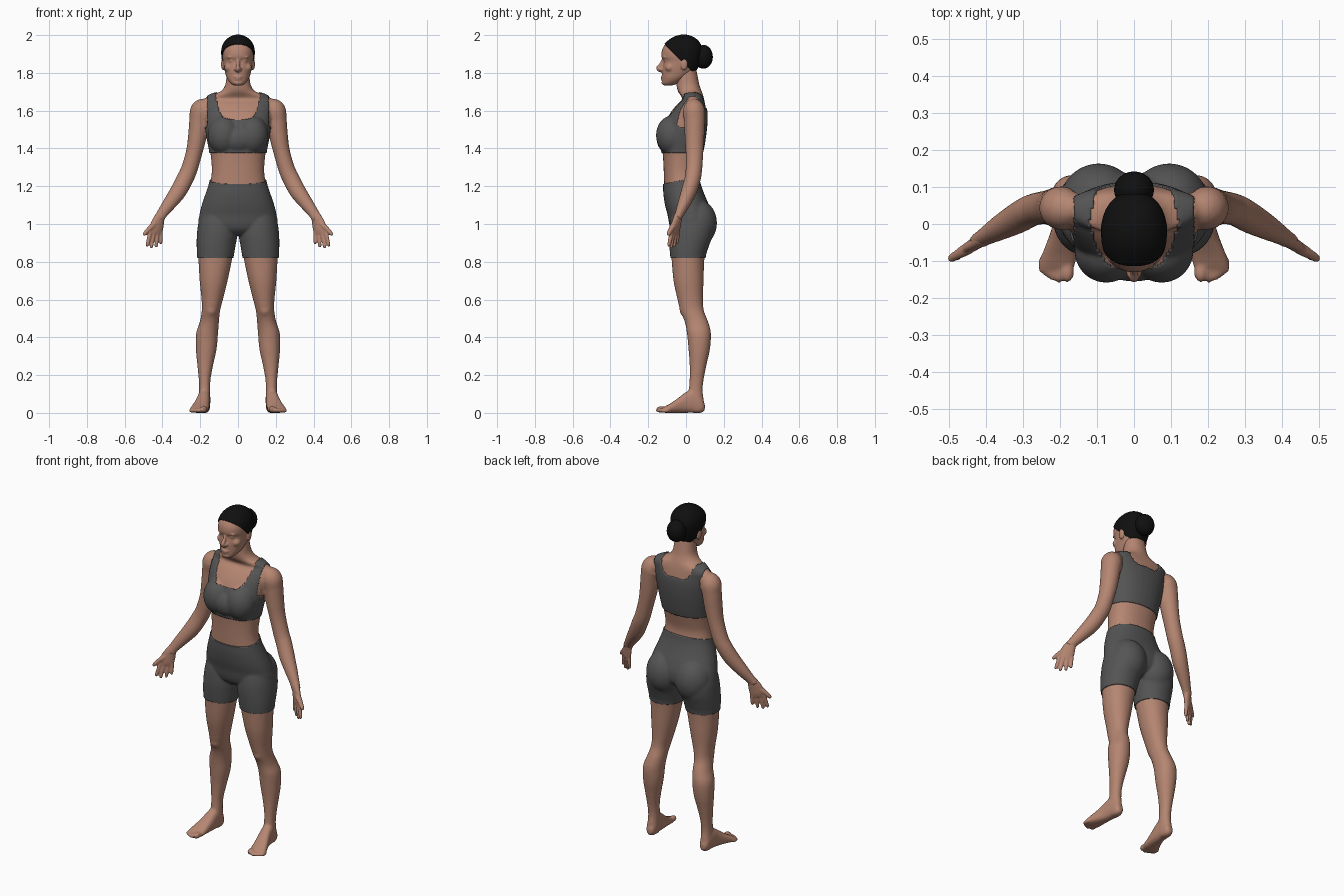
import bpy, bmesh, math
from mathutils import Vector, Matrix

if "Cube" in bpy.data.objects:
    bpy.data.objects.remove(bpy.data.objects["Cube"])


def material(name, rgb):
    m = bpy.data.materials.new(name)
    m.diffuse_color = (*rgb, 1)
    m.use_nodes = True
    m.node_tree.nodes["Principled BSDF"].inputs["Base Color"].default_value = m.diffuse_color
    return m


SKIN = material("skin", (0.46, 0.235, 0.165))
CLOTH = material("dark grey cloth", (0.09, 0.09, 0.09))
HAIR = material("black hair", (0.005, 0.005, 0.005))


# ---------- helpers ----------
def spline(rows, n=6):
    out = []
    for i in range(len(rows) - 1):
        four = (rows[max(i - 1, 0)], rows[i], rows[i + 1], rows[min(i + 2, len(rows) - 1)])
        for k in range(n):
            t = k / n
            out.append([.5 * (2*b + (c - a)*t + (2*a - 5*b + 4*c - d)*t*t + (3*b - a - 3*c + d)*t**3)
                        for a, b, c, d in zip(*four)])
    out.append(list(rows[-1]))
    return out


def skin_rings(bm, rings):
    vs = [[bm.verts.new(p) for p in r] for r in rings]
    n = len(vs[0])
    for a, b in zip(vs, vs[1:]):
        for i in range(n):
            bm.faces.new((a[i], a[(i + 1) % n], b[(i + 1) % n], b[i]))
    bm.faces.new(vs[0][::-1])
    bm.faces.new(vs[-1])


def power(v, e):
    return math.copysign(abs(v) ** (2 / e), v)


def stack(bm, rows, e=2.2, along_y=False, n=32):
    """Loft of boxes-with-round-corners: (height, x0, x1, y0, y1)."""
    rings = []
    for h, x0, x1, y0, y1 in spline(rows):
        ring = []
        for i in range(n):
            t = 2 * math.pi * i / n
            a = (x0 + x1) / 2 + (x1 - x0) / 2 * power(math.cos(t), e)
            b = (y0 + y1) / 2 + (y1 - y0) / 2 * power(math.sin(t), e)
            ring.append((a, h, b) if along_y else (a, b, h))
        rings.append(ring)
    skin_rings(bm, rings)


def tube(bm, rows, side, n=20):
    """Limb along a path: (x, y, z, radius along side, other radius)."""
    rows = spline(rows)
    pts = [Vector(r[:3]) for r in rows]
    rings = []
    for i, r in enumerate(rows):
        t = (pts[min(i + 1, len(pts) - 1)] - pts[max(i - 1, 0)]).normalized()
        a = Vector(side)
        a = (a - t * a.dot(t)).normalized()
        b = t.cross(a)
        rings.append([pts[i] + a * r[3] * math.cos(2*math.pi*k/n) + b * r[4] * math.sin(2*math.pi*k/n)
                      for k in range(n)])
    skin_rings(bm, rings)


def ball(bm, c, r):
    bmesh.ops.create_uvsphere(bm, u_segments=28, v_segments=18, radius=1,
                              matrix=Matrix.Translation(c) @ Matrix.Diagonal((*r, 1)))


def add_object(name, mesh, mat):
    mesh.name = name
    mesh.materials.clear()
    mesh.materials.append(mat)
    mesh.polygons.foreach_set("use_smooth", [True] * len(mesh.polygons))
    ob = bpy.data.objects.new(name, mesh)
    bpy.context.collection.objects.link(ob)
    return ob


def fuse(bm, voxel, smooth):
    """Mirror the right half, blend all pieces into one skin, return the mesh."""
    bmesh.ops.recalc_face_normals(bm, faces=bm.faces)
    me = bpy.data.meshes.new("pieces")
    bm.to_mesh(me)
    bm.free()
    ob = bpy.data.objects.new("pieces", me)
    bpy.context.collection.objects.link(ob)
    ob.modifiers.new("mirror", 'MIRROR').use_mirror_merge = False
    rm = ob.modifiers.new("blend", 'REMESH')
    rm.mode, rm.voxel_size, rm.use_smooth_shade = 'VOXEL', voxel, True
    sm = ob.modifiers.new("soften", 'SMOOTH')
    sm.factor, sm.iterations = 0.5, smooth
    bpy.context.view_layer.update()
    dg = bpy.context.evaluated_depsgraph_get()
    out = bpy.data.meshes.new_from_object(ob.evaluated_get(dg))
    bpy.data.objects.remove(ob)
    return out


def layer(name, source, mat, planes, offset, keep=None):
    """Cut a garment out of a skin mesh and lift it off the surface."""
    bm = bmesh.new()
    bm.from_mesh(source)
    for co, no in planes:
        bmesh.ops.bisect_plane(bm, geom=bm.verts[:] + bm.edges[:] + bm.faces[:], dist=1e-5,
                               plane_co=co, plane_no=Vector(no).normalized(), clear_inner=True)
    if keep:
        bad = [f for f in bm.faces if not keep(f.calc_center_median())]
        bmesh.ops.delete(bm, geom=bad, context='FACES')
    bm.normal_update()
    for v, move in [(v, v.normal * offset) for v in bm.verts]:
        v.co += move
    me = bpy.data.meshes.new(name)
    bm.to_mesh(me)
    bm.free()
    so = add_object(name, me, mat).modifiers.new("hem", 'SOLIDIFY')
    so.thickness, so.offset, so.use_rim_only = 0.01, -1, True


# ---------- trunk and legs ----------
def trunk():
    bm = bmesh.new()
    torso = [(.945, .06, -.04, .07), (.97, .14, -.07, .11), (1.0, .2, -.083, .13), (1.05, .198, -.092, .13),
             (1.1, .186, -.105, .115), (1.16, .166, -.114, .09), (1.22, .147, -.116, .07),
             (1.28, .139, -.118, .063), (1.34, .142, -.121, .075), (1.4, .15, -.126, .09),
             (1.46, .162, -.13, .1), (1.52, .17, -.115, .107), (1.58, .176, -.088, .109),
             (1.63, .182, -.05, .102), (1.66, .18, -.02, .096), (1.683, .145, -.03, .09),
             (1.7, .095, -.042, .084), (1.73, .07, -.05, .073), (1.77, .062, -.05, .064), (1.82, .058, -.045, .055)]
    stack(bm, [(z, -w, w, f, b) for z, w, f, b in torso])
    # bust and seat
    ball(bm, (.075, -.073, 1.47), (.08, .08, .098))
    ball(bm, (0, -.08, 1.45), (.1, .07, .075))
    ball(bm, (.095, .058, 1.005), (.1, .1, .12))
    # leg
    stack(bm, [(1.05, .02, .19, -.07, .12), (1.0, .012, .205, -.08, .14), (.94, .01, .212, -.084, .135),
               (.88, .02, .213, -.082, .114), (.82, .03, .21, -.077, .098), (.7, .055, .203, -.066, .093),
               (.6, .08, .193, -.045, .09), (.54, .095, .192, -.03, .095), (.48, .101, .203, -.006, .118),
               (.42, .106, .222, .005, .132), (.34, .113, .223, .013, .127), (.26, .13, .216, .019, .11),
               (.18, .145, .208, .019, .094), (.12, .147, .206, .014, .088), (.07, .146, .208, .005, .094),
               (.03, .148, .208, .005, .098), (.003, .155, .2, .02, .09)], e=2.1)
    ball(bm, (.143, .002, .55), (.036, .037, .045))
    return bm


core = fuse(trunk(), .0075, 5)

# ---------- body: trunk, legs, feet, arms ----------
bm = trunk()
stack(bm, [(.1, .162, .192, .015, .045), (.08, .15, .205, 0, .085), (.04, .147, .212, 0, .125),
           (0, .148, .219, 0, .11), (-.04, .151, .232, 0, .08), (-.08, .155, .248, 0, .052),
           (-.108, .158, .255, 0, .036), (-.122, .168, .25, .004, .028)], e=2.5, along_y=True)
for x, y, r in ((.18, -.131, .018), (.203, -.135, .012), (.22, -.128, .0115), (.235, -.12, .011), (.248, -.11, .011)):
    ball(bm, (x, y, r + .001), (r, .027, r))
# arm
tube(bm, [(.15, .04, 1.625, .04, .04), (.19, .042, 1.603, .058, .06), (.204, .045, 1.55, .056, .054),
          (.216, .045, 1.46, .052, .049), (.232, .045, 1.38, .047, .044), (.258, .042, 1.29, .044, .044),
          (.283, .034, 1.235, .043, .045), (.318, .014, 1.17, .041, .044), (.365, -.012, 1.105, .033, .036),
          (.402, -.034, 1.055, .024, .029), (.42, -.046, 1.025, .021, .029)], (0, 1, 0))
add_object("body", fuse(bm, .0075, 4), SKIN)

# ---------- hands: palm, fingers, thumb ----------
bm = bmesh.new()
ACROSS = Vector((.85, -.5, 0)).normalized()
DOWN = Vector((.12, -.15, -.98)).normalized()
tube(bm, [(.4, -.033, 1.06, .024, .02), (.412, -.041, 1.04, .028, .02), (.425, -.05, 1.005, .038, .018),
          (.434, -.057, .97, .041, .016), (.437, -.06, .948, .036, .012)], ACROSS)
knuckle = Vector((.436, -.059, .96))
for off, length in ((-.032, .066), (-.011, .085), (.011, .092), (.032, .083)):
    a = knuckle + ACROSS * off
    d = (DOWN + ACROSS * off * 4).normalized()
    tube(bm, [(*(a + d * length * t), r, r) for t, r in
              ((0, .011), (.4, .0108), (.8, .0095), (.94, .008), (1, .004))], ACROSS, 12)
tube(bm, [(.425, -.052, 1.015, .014, .014), (.452, -.068, .99, .017, .015), (.478, -.083, .966, .013, .012),
          (.494, -.093, .947, .011, .01), (.499, -.096, .94, .005, .005)], (0, 1, 0), 14)
add_object("hands", fuse(bm, .0045, 4), SKIN)


# ---------- head ----------
def skull():
    bm = bmesh.new()
    rows = [(1.733, .022, -.115, -.075), (1.745, .04, -.124, -.04), (1.77, .058, -.125, 0), (1.8, .068, -.126, .04),
            (1.83, .075, -.125, .06), (1.863, .08, -.12, .073), (1.885, .083, -.13, .08), (1.92, .084, -.127, .082),
            (1.95, .076, -.111, .074), (1.975, .057, -.083, .054), (1.99, .034, -.055, .028), (1.998, .01, -.025, .002)]
    stack(bm, [(z, -w, w, f, b) for z, w, f, b in rows])
    return bm


bm = skull()
# nose
tube(bm, [(0, -.117, 1.878, .009, .009), (0, -.13, 1.848, .01, .01), (0, -.146, 1.826, .012, .012),
          (0, -.138, 1.813, .011, .01), (0, -.125, 1.808, .008, .006)], (1, 0, 0))
ball(bm, (.012, -.133, 1.819), (.009, .012, .008))
# eyelids, brows, lips, chin, cheeks, ears
ball(bm, (.032, -.106, 1.864), (.016, .012, .009))
ball(bm, (.034, -.112, 1.883), (.024, .012, .006))
ball(bm, (0, -.122, 1.778), (.024, .013, .006))
ball(bm, (0, -.121, 1.767), (.02, .012, .0065))
ball(bm, (0, -.113, 1.748), (.026, .017, .014))
ball(bm, (.047, -.085, 1.828), (.026, .026, .024))
ball(bm, (.08, -.01, 1.845), (.01, .019, .031))
add_object("head", fuse(bm, .0048, 3), SKIN)

# ---------- hair cap and bun ----------
layer("hair", fuse(skull(), .006, 3), HAIR, [((0, -.02, 1.86), (0, 1, 1)), ((0, 0, 1.805), (0, 0, 1))], .005)
bm = bmesh.new()
ball(bm, (0, .092, 1.885), (.054, .05, .063))
me = bpy.data.meshes.new("hair_bun")
bm.to_mesh(me)
bm.free()
add_object("hair_bun", me, HAIR)


# ---------- clothes ----------
def in_top(c):
    x = abs(c.x)
    neckline = (1.55 if c.y < .04 else 1.61) + .13 * (x / .118) ** 6
    return c.z < neckline and x < .158 + max(0, 1.52 - c.z)


layer("sports_top", core, CLOTH, [((0, 0, 1.377), (0, 0, 1)), ((0, 0, 1.695), (0, 0, -1))], .006, in_top)
layer("shorts", core, CLOTH, [((0, 0, .82), (0, 0, 1)), ((0, 0, 1.235), (0, .2, -1))], .006)
